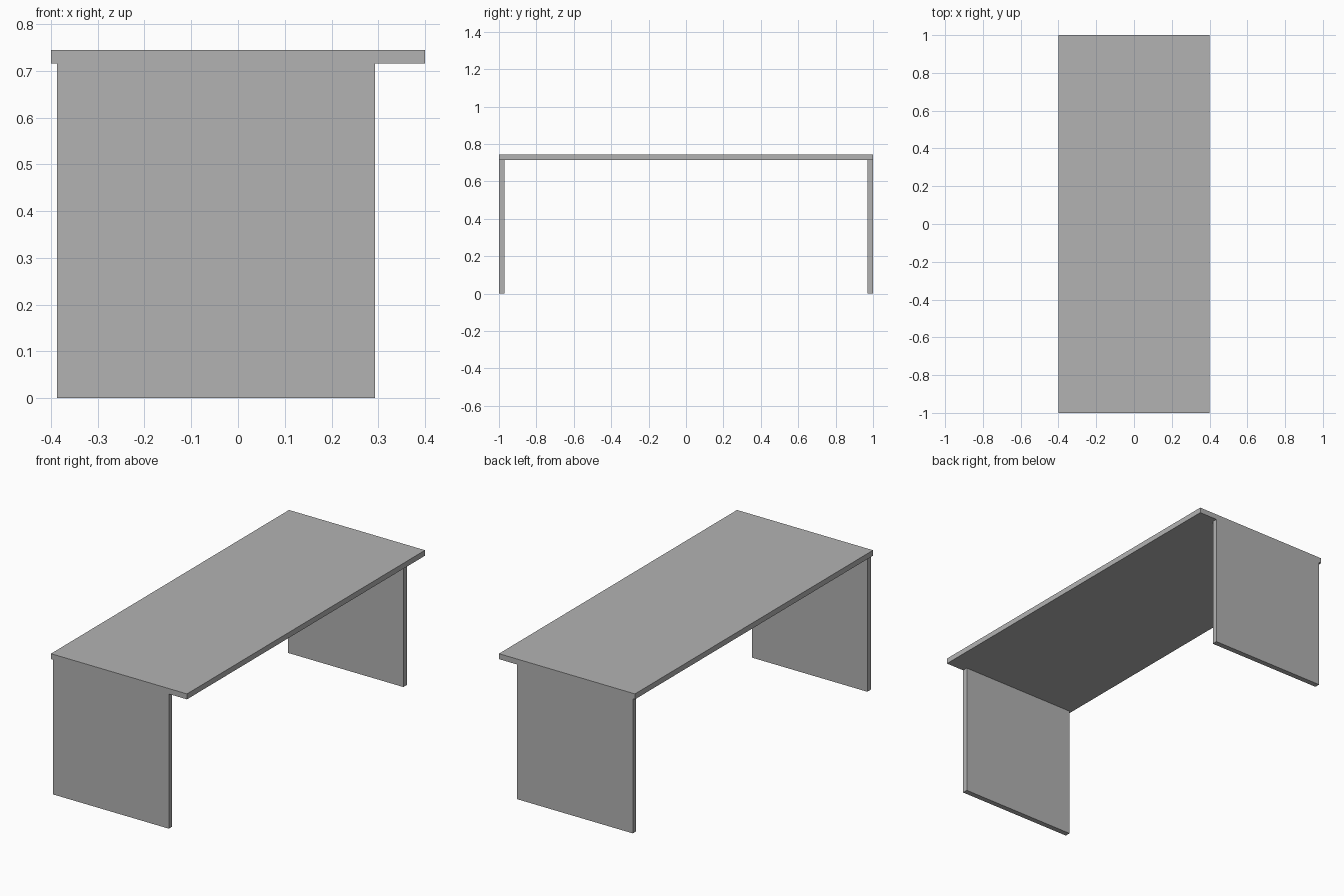
import bpy

cube = bpy.data.objects.get("Cube")
if cube:
    bpy.data.objects.remove(cube, do_unlink=True)

# Single plain grey finish
GREY = (0.448, 0.448, 0.448, 1.0)
grey = bpy.data.materials.new("plain_grey")
grey.use_nodes = True
grey.diffuse_color = GREY
bsdf = next(n for n in grey.node_tree.nodes if n.type == "BSDF_PRINCIPLED")
bsdf.inputs["Base Color"].default_value = GREY


def panel(name, low, high):
    """Box between two opposite corners."""
    bpy.ops.mesh.primitive_cube_add(size=1)
    obj = bpy.context.object
    obj.name = obj.data.name = name
    obj.location = [(a + b) / 2 for a, b in zip(low, high)]
    obj.scale = [b - a for a, b in zip(low, high)]
    bpy.ops.object.transform_apply(location=True, rotation=False, scale=True)
    obj.data.materials.append(grey)
    return obj


HEIGHT, THICK = 0.745, 0.029
UNDERSIDE = HEIGHT - THICK

# Table top
panel("desk_top", (-0.4, -1, UNDERSIDE), (0.4, 1, HEIGHT))

# Panel legs, set back from the +x edge
for name, y in (("front_leg_panel", -1), ("back_leg_panel", 1 - THICK)):
    panel(name, (-0.387, y, 0), (0.293, y + THICK, UNDERSIDE))
